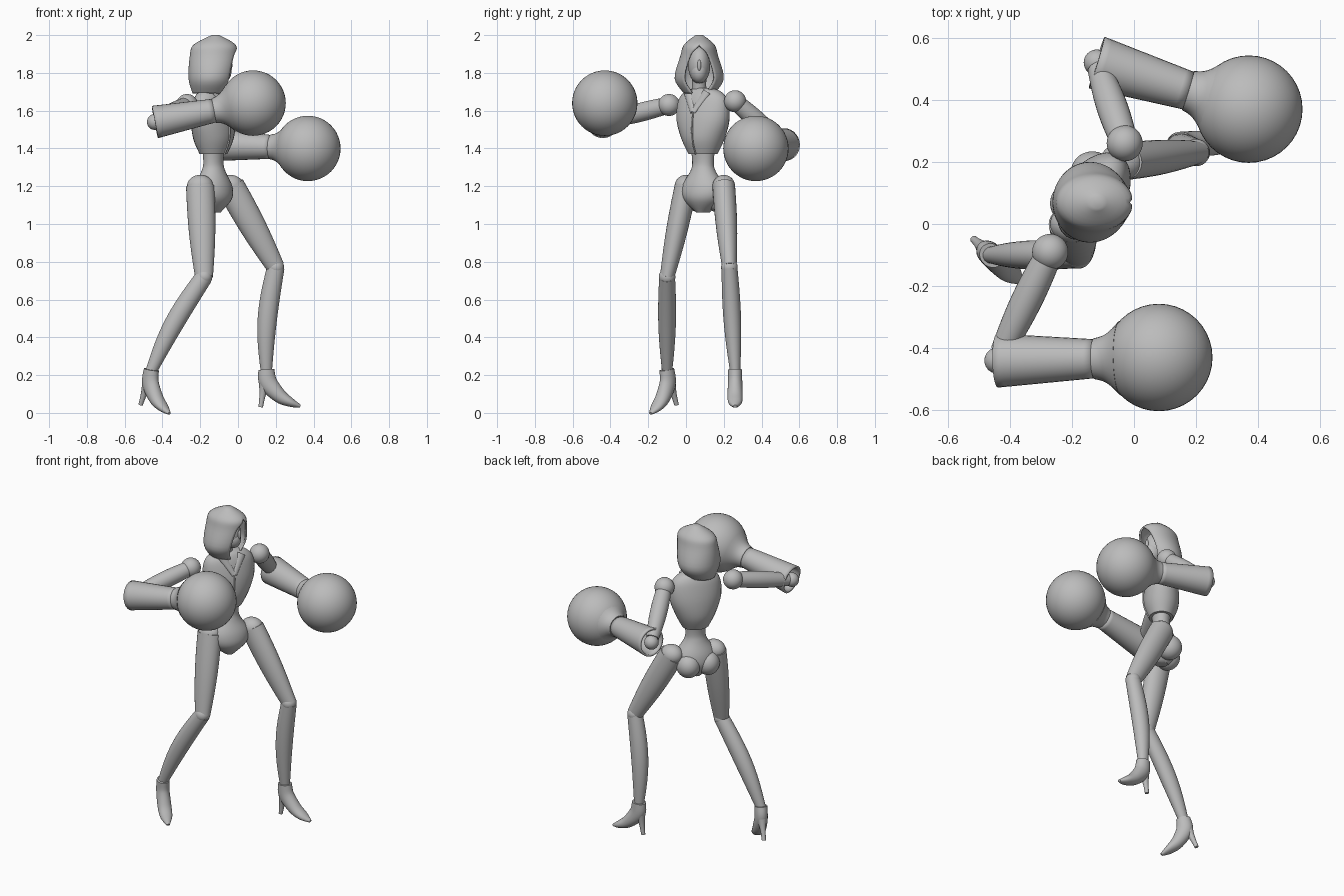
import bpy, bmesh, math
from mathutils import Vector, Matrix

cube = bpy.data.objects.get("Cube")
if cube:
    bpy.data.objects.remove(cube, do_unlink=True)

grey = bpy.data.materials.new("plain_grey")
grey.use_nodes = True
grey.diffuse_color = (.5, .5, .5, 1)
grey.node_tree.nodes["Principled BSDF"].inputs["Base Color"].default_value = grey.diffuse_color

# Main directions; the torso is twisted towards its right
X, Y, Z = (Vector(row) for row in Matrix.Identity(3))
SIDE = Vector((.56, .83, 0))
FRONT = SIDE.cross(Z)


def finish(name, bm, angle=40):
    """Turn a bmesh into a shaded object."""
    bmesh.ops.recalc_face_normals(bm, faces=bm.faces)
    mesh = bpy.data.meshes.new(name)
    bm.to_mesh(mesh)
    bm.free()
    mesh.materials.append(grey)
    ob = bpy.data.objects.new(name, mesh)
    bpy.context.collection.objects.link(ob)
    bpy.ops.object.select_all(action='DESELECT')
    ob.select_set(True)
    bpy.context.view_layer.objects.active = ob
    bpy.ops.object.shade_smooth_by_angle(angle=math.radians(angle))
    return ob


def smooth_rows(rows, steps=5):
    """Resample rows of numbers along a smooth curve."""
    rows = [Vector(row) for row in rows]
    out = []
    for i, (start, end) in enumerate(zip(rows, rows[1:])):
        leave = (end - rows[max(i - 1, 0)]) / 2
        arrive = (rows[min(i + 2, len(rows) - 1)] - start) / 2
        for k in range(steps):
            t = k / steps
            ease = t * t * (3 - 2 * t)
            out.append(start + (end - start) * ease + leave * t * (1 - t) ** 2 - arrive * t * t * (1 - t))
    return out + [rows[-1]]


def loft(name, rings, side=Y, caps=True, segments=28):
    """Skin elliptical rings, each given as centre, half width, half depth."""
    bm = bmesh.new()
    loops = []
    for i, (centre, width, depth) in enumerate(rings):
        tangent = rings[min(i + 1, len(rings) - 1)][0] - rings[max(i - 1, 0)][0]
        across = tangent.cross(side).normalized()
        along = across.cross(tangent).normalized()
        loops.append([])
        for k in range(segments):
            a = math.tau * k / segments
            loops[-1].append(bm.verts.new(
                centre + along * width * math.cos(a) + across * depth * math.sin(a)))
    for low, high in zip(loops, loops[1:]):
        for k in range(segments):
            bm.faces.new((low[k], low[k - 1], high[k - 1], high[k]))
    if caps:
        bm.faces.new(loops[0])
        bm.faces.new(loops[-1])
    return finish(name, bm)


def limb(name, start, end, wide, narrow, swell=0, flat=1, bow=0, side=Y, caps=True):
    """Tapered tube that swells and bows back in the middle."""
    rings = []
    for k in range(13):
        t = k / 12
        bulge = math.sin(math.pi * t)
        radius = wide + (narrow - wide) * t + swell * bulge
        rings.append((start.lerp(end, t) - X * bow * bulge, radius, radius * flat))
    return loft(name, rings, side, caps)


def ball(name, centre, *radii, turn=0):
    bm = bmesh.new()
    bmesh.ops.create_uvsphere(bm, u_segments=40, v_segments=24, radius=1)
    size = Vector(radii if len(radii) == 3 else radii * 3)
    bm.transform(Matrix.Translation(centre) @ Matrix.Rotation(turn, 4, 'Z')
                 @ Matrix.Diagonal(size).to_4x4())
    return finish(name, bm)


def thicken(ob, thickness):
    wall = ob.modifiers.new("thickness", 'SOLIDIFY')
    wall.thickness = thickness
    wall.offset = -1


# Torso: height, half width, half depth around one upright axis
body = Vector((-.13, .09, 0))
jacket = smooth_rows([(1.72, .05, .04), (1.7, .11, .06), (1.65, .15, .08),
                      (1.55, .155, .1), (1.45, .12, .1), (1.37, .08, .07)])
pelvis = smooth_rows([(1.42, .07, .06), (1.33, .06, .05), (1.28, .07, .06), (1.2, .12, .09),
                      (1.13, .11, .09), (1.06, .03, .04)])
for name, rows in (("jacket", jacket), ("waist_and_pelvis", pelvis)):
    loft(name, [(body + Z * z, width, depth) for z, width, depth in rows], SIDE)
seam = [body + Z * z + FRONT * depth for z, width, depth in jacket if z < 1.6]
loft("front_seam", [(point, .004, .006) for point in seam], SIDE)
for label, sign in (("left", 1), ("right", -1)):
    seat = body + SIDE * sign * .06 - FRONT * .04 + Z * 1.14
    ball(label + "_buttock", seat, .07, .075, .075, turn=math.atan2(SIDE.y, SIDE.x))
    collar = body + SIDE * sign * .06 + FRONT * .05 + Z * 1.7
    limb(label + "_lapel", collar, seam[0], .025, .015, flat=.6, side=SIDE)

# Head: neck, face, half mask and nose
skull = Vector((-.115, .07, 1.84))
limb("neck", skull - Z * .2 - X * .03, skull, .045, .045, swell=-.008)
ball("face", skull, .075, .058, .1)
ball("half_mask", skull + X * .025 - Z * .035, .055, .045, .06)
ball("nose", skull + X * .075, .01, .01, .03)

# Hood: rings left open at the front, with a pointed arch
bm = bmesh.new()
rings = []
for z, length, width, gap in smooth_rows([(1.69, .09, .08, .04), (1.77, .12, .13, .08), (1.89, .125, .1, .05),
                                          (1.95, .11, .08, 0), (2, .02, .02, 0)]):
    opening = math.asin(max(gap / width, .01))
    middle = Vector((-.15 + (z - 1.69) / 10, .07, z))
    rings.append([])
    for k in range(41):
        a = opening + (math.tau - 2 * opening) * k / 40
        rings[-1].append(bm.verts.new(middle + X * length * math.cos(a) + Y * width * math.sin(a)))
for low, high in zip(rings, rings[1:]):
    for k in range(40):
        bm.faces.new((low[k], low[k + 1], high[k + 1], high[k]))
bm.faces.new(rings[-1])
bmesh.ops.remove_doubles(bm, verts=bm.verts, dist=.003)
thicken(finish("hood", bm, 60), .01)

# Arms: shoulder ball, upper arm, hollow flared forearm, round glove
for label, *joints in (
        ("right", (-.27, -.09, 1.63), (-.44, -.44, 1.54), (.08, -.43, 1.64)),
        ("left", (-.03, .26, 1.65), (-.12, .52, 1.42), (.37, .37, 1.4))):
    shoulder, elbow, fist = map(Vector, joints)
    wrist = elbow.lerp(fist, .6)
    ball(label + "_shoulder", shoulder, .058)
    limb(label + "_upper_arm", shoulder, elbow.lerp(shoulder, .08), .043, .037, swell=.01, side=Z)
    ball(label + "_elbow", elbow, .042)
    thicken(limb(label + "_forearm", elbow, wrist, .087, .063, side=Z, caps=False), .012)
    limb(label + "_glove_cuff", wrist, wrist.lerp(fist, .4), .066, .12, swell=-.012, side=Z)
    ball(label + "_glove", fist, .173)

# Legs with high-heeled boots; heading and pitch aim each toe
for label, heading, pitch, *joints in (
        ("right", -42, 14, (-.2, 0, 1.2), (-.18, -.1, .72), (-.46, -.1, .22)),
        ("left", 0, 0, (-.04, .2, 1.2), (.2, .23, .77), (.15, .26, .22))):
    hip, knee, ankle = map(Vector, joints)
    ball(label + "_hip", hip, .07, .06, .06)
    limb(label + "_thigh", hip, knee, .06, .038, swell=.007, flat=1.25)
    ball(label + "_knee", knee, .044)
    limb(label + "_shin", knee, ankle, .042, .027, swell=.012, flat=1.1, bow=.02)
    place = (Matrix.Translation(ankle) @ Matrix.Rotation(math.radians(heading), 4, 'Z')
             @ Matrix.Rotation(math.radians(pitch), 4, 'Y'))
    shape = smooth_rows([(0, .01, .037, .042), (.01, -.06, .038, .048), (.07, -.13, .04, .038),
                         (.13, -.165, .035, .024), (.18, -.185, .01, .008)])
    boot = loft(label + "_boot", [(Vector((x, 0, z)), width, depth) for x, z, width, depth in shape])
    heel = limb(label + "_heel", Vector((-.01, 0, -.06)), Vector((-.03, 0, -.19)), .03, .012, swell=-.004)
    for part in (boot, heel):
        part.data.transform(place)
